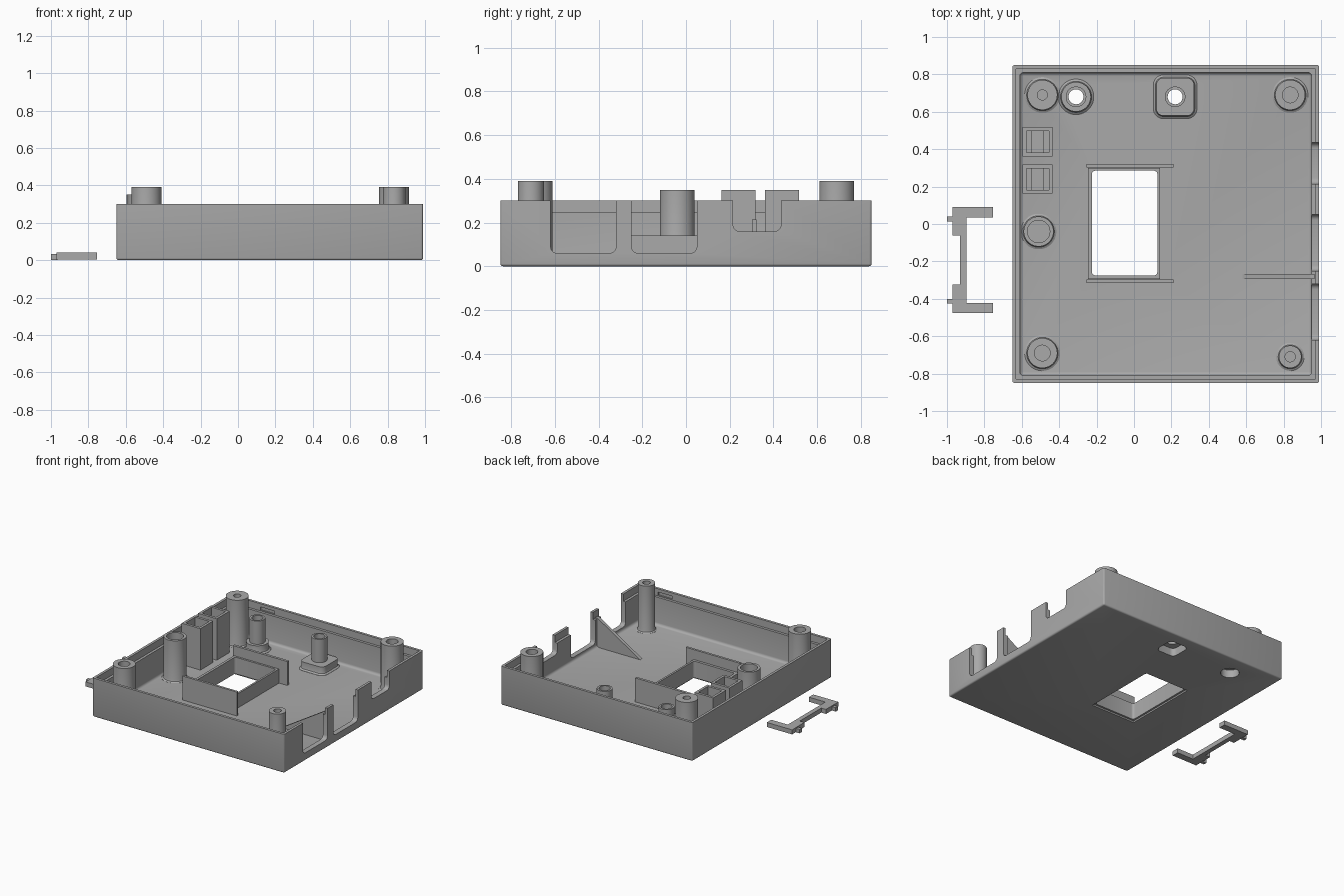
import bpy, bmesh, math

cube = bpy.data.objects.get("Cube")
if cube:
    bpy.data.objects.remove(cube, do_unlink=True)

grey = bpy.data.materials.new("plain grey")
grey.use_nodes = True
GREY = (0.4, 0.4, 0.4, 1)
grey.diffuse_color = GREY
grey.node_tree.nodes["Principled BSDF"].inputs["Base Color"].default_value = GREY


def finish(name, bm):
    bmesh.ops.recalc_face_normals(bm, faces=bm.faces)
    mesh = bpy.data.meshes.new(name)
    bm.to_mesh(mesh)
    bm.free()
    mesh.materials.append(grey)
    ob = bpy.data.objects.new(name, mesh)
    bpy.context.collection.objects.link(ob)
    return ob


def box(name, x, y, z, round_edges=None, radius=0.0, segments=4):
    """Box from (min, max) spans; round_edges picks the edges to bevel."""
    bm = bmesh.new()
    bmesh.ops.create_cube(bm, size=1)
    for v in bm.verts:
        v.co = [s[0] if c < 0 else s[1] for s, c in zip((x, y, z), v.co)]
    if round_edges:
        edges = [e for e in bm.edges if round_edges(*e.verts)]
        bmesh.ops.bevel(bm, geom=edges, offset=radius, segments=segments,
                        profile=0.5, affect='EDGES')
    return finish(name, bm)


def upright(a, b):
    return abs(a.co.z - b.co.z) > 0.01


def lower(a, b):
    return min(a.co.z, b.co.z) < 0.1


def along_x_low(a, b):
    return abs(a.co.x - b.co.x) > 0.01 and a.co.z < 0.2


def loft(name, cx, cy, rings, closed=False, n=12):
    """Stack of rounded squares, each (half width, corner radius, z)."""
    bm = bmesh.new()
    loops = []
    for half, corner, z in rings:
        loop = []
        for q in range(4):
            mid = math.radians(45 + 90 * q)
            off = (half - corner) * math.sqrt(2)
            for i in range(n):
                a = mid + math.radians(90) * ((i + 0.5) / n - 0.5)
                loop.append(bm.verts.new((cx + off * math.cos(mid) + corner * math.cos(a),
                                          cy + off * math.sin(mid) + corner * math.sin(a), z)))
        loops.append(loop)
    pairs = list(zip(loops, loops[1:]))
    if closed:
        pairs.append((loops[-1], loops[0]))
    else:
        bm.faces.new(loops[0])
        bm.faces.new(loops[-1])
    for low, high in pairs:
        for i in range(4 * n):
            j = (i + 1) % (4 * n)
            bm.faces.new((low[i], low[j], high[j], high[i]))
    return finish(name, bm)


def prism(name, outline, axis, span):
    """Extrude a 2D outline along y or z."""
    bm = bmesh.new()
    ends = []
    for s in span:
        ends.append([bm.verts.new((u, s, v) if axis == 'y' else (u, v, s)) for u, v in outline])
        bm.faces.new(ends[-1])
    for i in range(len(outline)):
        j = (i + 1) % len(outline)
        bm.faces.new((ends[0][i], ends[0][j], ends[1][j], ends[1][i]))
    return finish(name, bm)


def cut(target, *cutters):
    bpy.context.view_layer.objects.active = target
    for c in cutters:
        mod = target.modifiers.new("cut", 'BOOLEAN')
        mod.operation, mod.solver, mod.object = 'DIFFERENCE', 'EXACT', c
        bpy.ops.object.modifier_apply(modifier=mod.name)
        bpy.data.objects.remove(c, do_unlink=True)


# Tray: rounded shell, stepped rim and filleted floor
FLOOR = 0.03
tray = box("tray", (-0.65, 0.99), (-0.85, 0.85), (0, 0.30),
           lambda a, b: lower(a, b), 0.012, 3)
cut(tray,
    box("cavity", (-0.61, 0.95), (-0.81, 0.81), (FLOOR, 0.5), lower, 0.02),
    box("rim_step", (-0.63, 0.97), (-0.83, 0.83), (0.245, 0.5)))

# Port openings in the side wall
for y, z in (((-0.62, -0.32), 0.06), ((-0.25, 0.05), 0.06), ((0.215, 0.435), 0.16)):
    cut(tray, box("port", (0.9, 1.1), y, (z, 0.6), along_x_low, 0.03))

# Catch slots in the rim
cut(tray,
    box("slot", (-0.39, -0.27), (0.80, 0.84), (0.25, 0.275)),
    box("slot", (0.70, 0.82), (-0.84, -0.80), (0.25, 0.275)))

# Display window with its surrounding frame and two tall plates
WX, WY = (-0.225, 0.125), (-0.275, 0.285)
frame = box("window_frame", (-0.245, 0.14), (-0.295, 0.30), (0.02, 0.14))
for part in (tray, frame):
    cut(part, box("window", WX, WY, (-0.2, 0.4), upright, 0.018))
cut(tray, box("window_rebate", (-0.24, 0.138), (-0.29, 0.298), (-0.1, 0.012)))
plates = [box("window_plate", (-0.255, 0.21), y, (0.02, 0.215))
          for y in ((-0.315, -0.297), (0.302, 0.322))]

# Screw posts: x, y, radius, top, hole radius
posts = []
for x, y, r, top, hole in ((-0.49, 0.69, 0.08, 0.39, 0.027), (0.835, 0.69, 0.08, 0.39, 0.042),
                           (-0.49, -0.69, 0.08, 0.39, 0.042), (0.835, -0.71, 0.06, 0.39, 0.027),
                           (-0.51, -0.04, 0.08, 0.35, 0.06)):
    outline = [(r + 0.015, 0.025), (r + 0.015, 0.031), (r + 0.004, 0.037), (r, 0.05),
               (r, top), (hole, top), (hole, 0.07)]
    posts.append(loft("screw_post", x, y, [(w, w, z) for w, z in outline]))

# Hollow button guides rising from recesses in the underside
for x, half, corner, inner, inner_corner in ((-0.31, 0.095, 0.095, 0.065, 0.065),
                                             (0.22, 0.117, 0.055, 0.08, 0.035)):
    cut(tray, loft("recess", x, 0.68, [(inner + 0.001, inner_corner, -0.1),
                                       (inner + 0.001, inner_corner, 0.1)]))
    top = half - 0.016
    top_corner = corner - 0.016
    posts.append(loft("button_guide", x, 0.68, [
        (half, corner, 0.027), (half, corner, 0.031), (top + 0.004, top_corner + 0.004, 0.04),
        (top, top_corner, 0.055), (top, top_corner, 0.09),
        (0.055, 0.055, 0.09), (0.055, 0.055, 0.27), (0.04, 0.04, 0.27), (0.04, 0.04, 0.06),
        (inner, inner_corner, 0.06), (inner, inner_corner, 0.0)], closed=True))

# Switch holders: open boxes with a narrower well inside
holders = []
for y in (0.24, 0.44):
    holder = box("switch_holder", (-0.595, -0.435), (y - 0.078, y + 0.078), (0.02, 0.35))
    cut(holder,
        box("pocket", (-0.575, -0.455), (y - 0.058, y + 0.058), (0.27, 0.5)),
        box("well", (-0.545, -0.485), (y - 0.058, y + 0.058), (0.05, 0.5)))
    holders.append(holder)

# Triangular rib bracing the wall tab
rib = prism("wall_rib", [(0.58, 0.025), (0.965, 0.025), (0.965, 0.255), (0.945, 0.255),
                         (0.58, 0.031)], 'y', (-0.293, -0.268))

# Loose retaining clip: half outline mirrored about its middle
MID = -0.193
half = [(-0.93, -0.062), (-0.97, -0.062), (-0.97, 0.09), (-0.755, 0.09),
        (-0.755, 0.036), (-0.895, 0.036)]
outline = half + [(x, 2 * MID - y) for x, y in reversed(half)]
clip = prism("retaining_clip", outline, 'z', (0.005, 0.04))
nubs = [box("clip_nub", (-1.0, -0.965), (y - 0.013, y + 0.013), (0.002, 0.032))
        for y in (0.027, 2 * MID - 0.027)]

# Smooth the rounded parts, keep edges crisp
bpy.ops.object.select_all(action='DESELECT')
for ob in [tray, frame, rib, clip] + plates + posts + holders + nubs:
    ob.select_set(True)
bpy.context.view_layer.objects.active = tray
bpy.ops.object.shade_smooth_by_angle(angle=math.radians(30))
